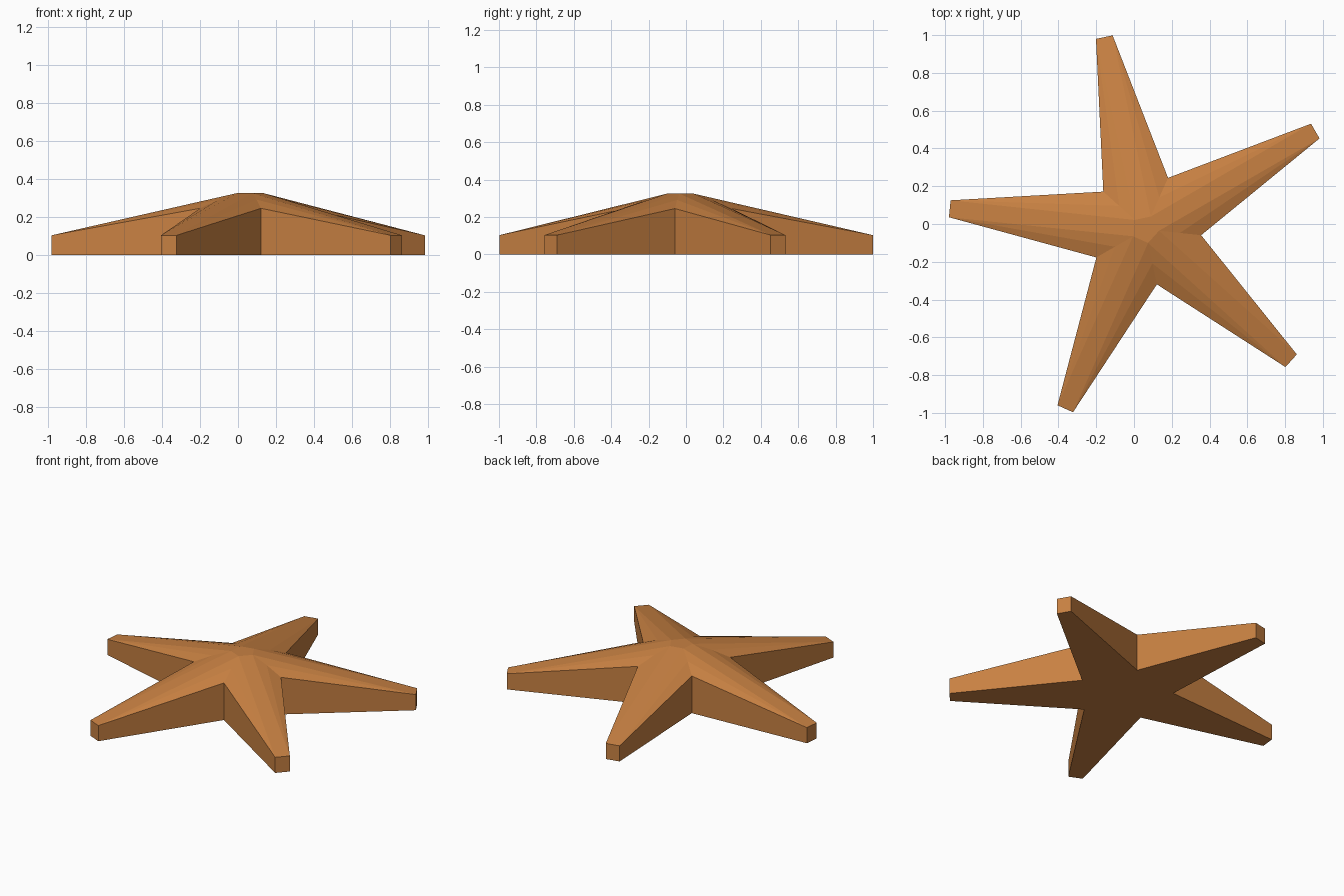
import bpy, bmesh, math

if "Cube" in bpy.data.objects:
    bpy.data.objects.remove(bpy.data.objects["Cube"])

CENTRE = (0.059, -0.028)
ARMS, START = 5, math.radians(30)
STEP = 2 * math.pi / ARMS

mat = bpy.data.materials.new("warm orange brown")
mat.diffuse_color = (0.58, 0.22, 0.055, 1)
mat.use_nodes = True
mat.node_tree.nodes["Principled BSDF"].inputs["Base Color"].default_value = mat.diffuse_color

bm = bmesh.new()


def vert(angle, radius, z, side=0.0):
    """Vertex at a radius along an angle, shifted sideways by side."""
    c, s = math.cos(angle), math.sin(angle)
    return bm.verts.new((CENTRE[0] + radius * c - side * s,
                         CENTRE[1] + radius * s + side * c, z))


# Valleys between arms: crown corner, shoulder, wall top, wall foot
valleys = []
for k in range(ARMS):
    a = START + (k - 0.5) * STEP
    valleys.append([vert(a, 0.074, 0.325), vert(a, 0.185, 0.291),
                    vert(a, 0.298, 0.245), vert(a, 0.298, 0.0)])

# Arms: sloping ridge, faceted shoulders, upright walls and blunt tip
outline = []
for k in range(ARMS):
    a = START + k * STEP
    right, left = valleys[k], valleys[(k + 1) % ARMS]
    rt, rb, lt, lb = [vert(a, 1.04, z, s) for s in (-0.045, 0.045) for z in (0.103, 0)]
    bm.faces.new((right[0], rt, lt, left[0]))
    bm.faces.new((rt, rb, lb, lt))
    for v, t, b in ((right, rt, rb), (left, lt, lb)):
        bm.faces.new((v[0], v[1], t))
        bm.faces.new((v[1], v[2], t))
        bm.faces.new((v[2], v[3], b, t))
    outline += [right[3], rb, lb]

# Flat crown and flat underside
bm.faces.new([v[0] for v in valleys])
bm.faces.new(outline[::-1])
bmesh.ops.recalc_face_normals(bm, faces=bm.faces)

mesh = bpy.data.meshes.new("starfish_body")
bm.to_mesh(mesh)
bm.free()
mesh.materials.append(mat)
bpy.context.collection.objects.link(bpy.data.objects.new("starfish_body", mesh))
